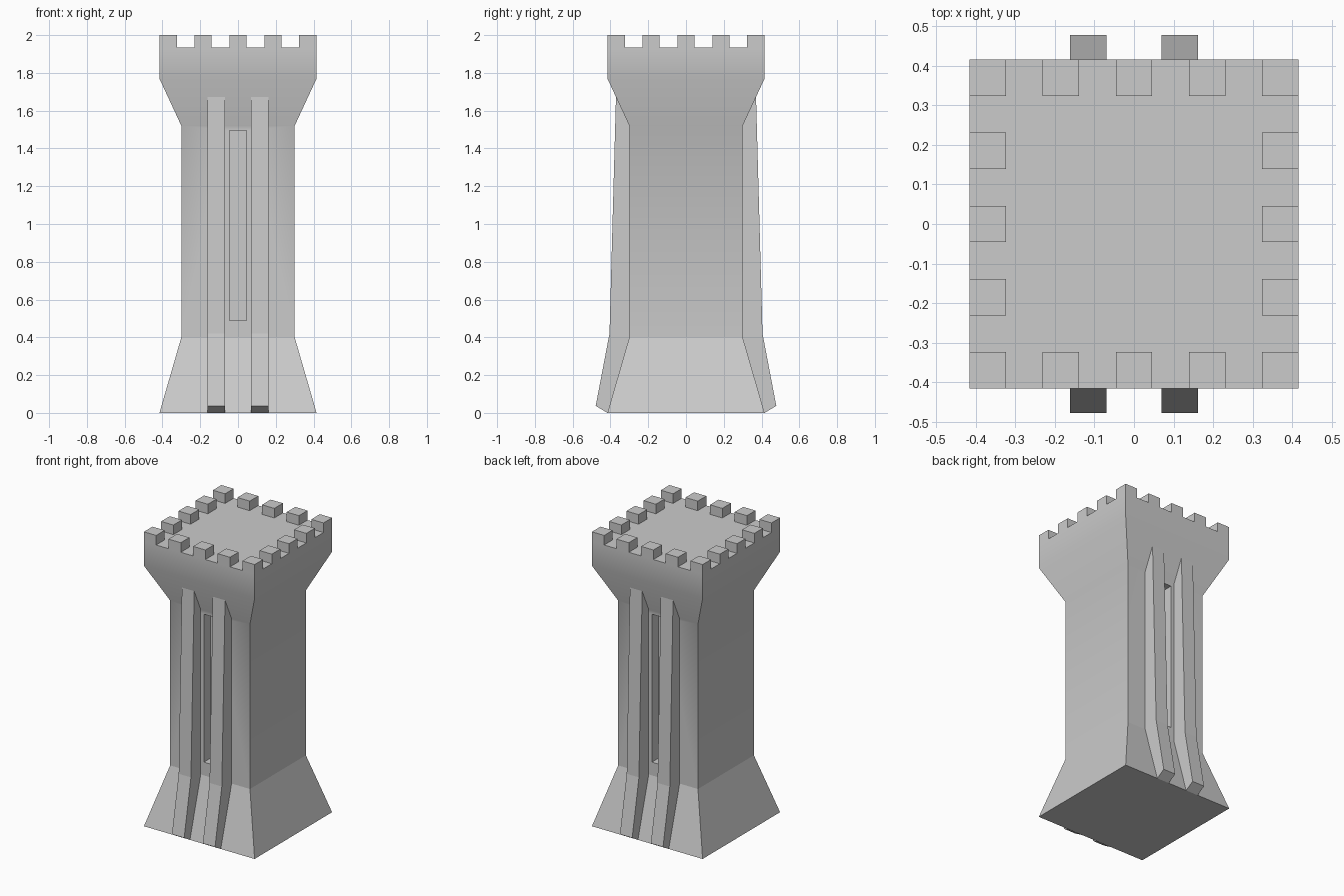
import bpy, bmesh, math

if "Cube" in bpy.data.objects:
    bpy.data.objects.remove(bpy.data.objects["Cube"])

def make_object(name, bm):
    bmesh.ops.recalc_face_normals(bm, faces=bm.faces)
    mesh = bpy.data.meshes.new(name)
    bm.to_mesh(mesh)
    bm.free()
    obj = bpy.data.objects.new(name, mesh)
    bpy.context.collection.objects.link(obj)
    return obj

def add_box(bm, x0, x1, y0, y1, z0, z1):
    verts = bmesh.ops.create_cube(bm, size=1)["verts"]
    for v in verts:
        v.co.x = x1 if v.co.x > 0 else x0
        v.co.y = y1 if v.co.y > 0 else y0
        v.co.z = z1 if v.co.z > 0 else z0

# Tower body: square rings (height, half width) joined into a flared shaft
LEVELS = [(0, 0.416), (0.40, 0.30), (1.52, 0.30), (1.77, 0.416), (1.935, 0.416)]
bm = bmesh.new()
rings = [[bm.verts.new((sx * r, sy * r, z))
          for sx, sy in ((-1, -1), (1, -1), (1, 1), (-1, 1))] for z, r in LEVELS]
for low, high in zip(rings, rings[1:]):
    for i in range(4):
        j = (i + 1) % 4
        bm.faces.new((low[i], low[j], high[j], high[i]))
bm.faces.new(rings[0])
bm.faces.new(rings[-1])
for e in bm.edges:  # crisp line where the plinth meets the shaft
    if all(abs(v.co.z - 0.40) < 1e-4 for v in e.verts):
        e.smooth = False
body = make_object("tower_body", bm)

# Tall window recesses, front and back
bm = bmesh.new()
for s in (-1, 1):
    ya, yb = sorted((s * 0.23, s * 0.40))
    add_box(bm, -0.046, 0.046, ya, yb, 0.49, 1.495)
cutter = make_object("window_cutter", bm)
cutter.hide_render = True
cut = body.modifiers.new("windows", 'BOOLEAN')
cut.operation = 'DIFFERENCE'
cut.solver = 'EXACT'
cut.object = cutter
bpy.context.view_layer.objects.active = body
body.select_set(True)
bpy.ops.object.modifier_apply(modifier=cut.name)
bpy.data.objects.remove(cutter)
bpy.ops.object.shade_smooth_by_angle(angle=math.radians(30), keep_sharp_edges=True)

# Buttress ribs: side profile (y, z) extruded along x, two per face
PROFILE = [(0.416, 0), (0.478, 0.037), (0.405, 0.42), (0.37, 1.70), (0.28, 1.70), (0.28, 0.40)]
bm = bmesh.new()
for sy in (-1, 1):
    for cx in (-0.116, 0.116):
        face = bm.faces.new([bm.verts.new((cx - 0.046, sy * y, z)) for y, z in PROFILE])
        ext = bmesh.ops.extrude_face_region(bm, geom=[face], use_keep_orig=True)
        for v in ext["geom"]:
            if isinstance(v, bmesh.types.BMVert):
                v.co.x = cx + 0.046
make_object("buttress_ribs", bm)

# Battlements: five merlons along each edge of the roof
bm = bmesh.new()
for i in range(-2, 3):
    for j in range(-2, 3):
        if max(abs(i), abs(j)) == 2:
            x, y = i * 0.185, j * 0.185
            add_box(bm, x - 0.046, x + 0.046, y - 0.046, y + 0.046, 1.935, 2.0)
make_object("merlons", bm)
